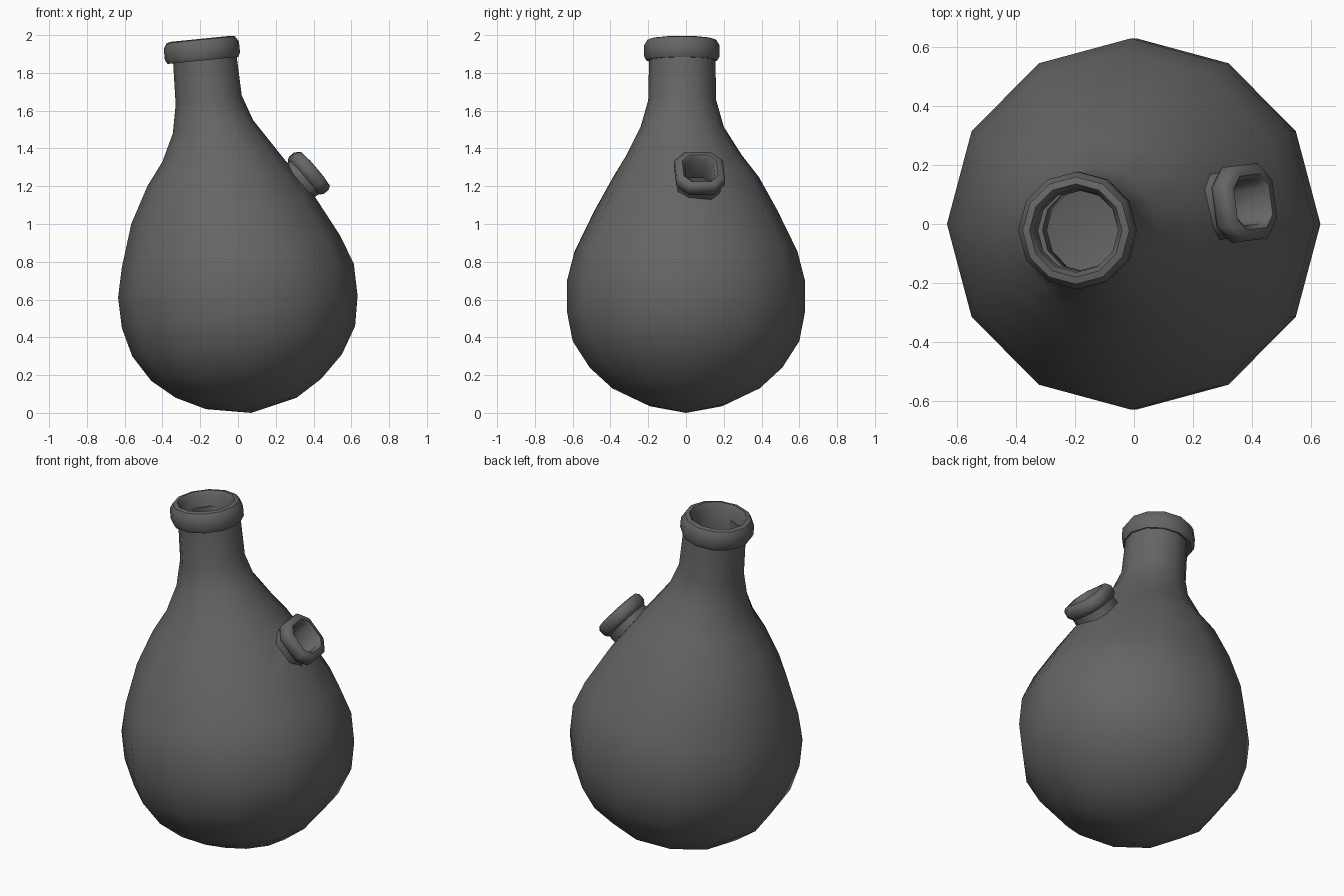
import bpy, bmesh, math
from mathutils import Vector, Matrix

if "Cube" in bpy.data.objects:
    bpy.data.objects.remove(bpy.data.objects["Cube"])

# Dark grey glaze
dark = bpy.data.materials.new("dark_grey")
dark.diffuse_color = (0.13, 0.13, 0.13, 1)
dark.use_nodes = True
dark.node_tree.nodes["Principled BSDF"].inputs["Base Color"].default_value = dark.diffuse_color


def finish(name, bm, angle=40):
    bmesh.ops.recalc_face_normals(bm, faces=bm.faces)
    me = bpy.data.meshes.new(name)
    bm.to_mesh(me)
    bm.free()
    me.materials.append(dark)
    ob = bpy.data.objects.new(name, me)
    bpy.context.collection.objects.link(ob)
    bpy.ops.object.select_all(action='DESELECT')
    ob.select_set(True)
    bpy.context.view_layer.objects.active = ob
    bpy.ops.object.shade_smooth_by_angle(angle=math.radians(angle))
    return ob


def loft(rings, closed=False, cap=False):
    """Skin a list of point rings; a one-point ring becomes a pole."""
    bm = bmesh.new()
    vs = [[bm.verts.new(p) for p in r] for r in rings]
    pairs = list(zip(vs, vs[1:])) + ([(vs[-1], vs[0])] if closed else [])
    for a, b in pairs:
        n = max(len(a), len(b))
        for i in range(n):
            j = (i + 1) % n
            if len(a) == 1:
                bm.faces.new((a[0], b[i], b[j]))
            elif len(b) == 1:
                bm.faces.new((a[i], a[j], b[0]))
            else:
                bm.faces.new((a[i], a[j], b[j], b[i]))
    if cap:
        bm.faces.new(vs[0])
        bm.faces.new(vs[-1])
    return bm


SIDES = 12
ANGLES = [2 * math.pi * i / SIDES for i in range(SIDES)]

# Leaning body: each ring is left x, left z, right x, right z, depth radius, centre y
RINGS = [
    (-0.17, 0.02, 0.31, 0.08, 0.22, 0), (-0.33, 0.08, 0.44, 0.18, 0.39, 0),
    (-0.46, 0.17, 0.55, 0.31, 0.51, 0), (-0.56, 0.30, 0.62, 0.46, 0.60, 0),
    (-0.615, 0.45, 0.633, 0.62, 0.63, 0), (-0.635, 0.61, 0.613, 0.79, 0.63, 0),
    (-0.615, 0.77, 0.54, 0.94, 0.59, 0), (-0.565, 1.0, 0.41, 1.14, 0.485, 0),
    (-0.48, 1.20, 0.28, 1.30, 0.385, 0), (-0.40, 1.33, 0.20, 1.40, 0.305, -0.01),
    (-0.345, 1.48, 0.08, 1.55, 0.22, -0.02), (-0.33, 1.63, 0.02, 1.68, 0.18, -0.02),
    (-0.345, 1.88, -0.01, 1.91, 0.175, -0.02),
]


def body_ring(r, inset=0.0):
    xl, zl, xr, zr, ry, cy = r
    c = Vector(((xl + xr) / 2, cy, (zl + zr) / 2))
    u = Vector((xr, cy, zr)) - c
    u *= 1 - inset / u.length
    return [c + u * math.cos(a) + Vector((0, (ry - inset) * math.sin(a), 0)) for a in ANGLES]


outer = [[Vector((0.07, 0, 0.0))]] + [body_ring(r) for r in RINGS]
inner = [body_ring(r, 0.035) for r in reversed(RINGS[1:])] + [[Vector((0.06, 0, 0.09))]]
body = finish("flask_body", loft(outer + inner), 60)

# Rolled lip around the mouth, tilted with the neck
LIP = [(0.155, 0.0), (0.188, 0.0), (0.2, 0.022), (0.2, 0.08), (0.182, 0.11),
       (0.158, 0.115), (0.142, 0.09), (0.135, -0.04)]
tilt = Matrix.Rotation(math.atan2(-0.1, 1), 4, 'Y')
lip_frame = Matrix.Translation((-0.186, -0.022, 1.866)) @ tilt
finish("mouth_lip", loft([[lip_frame @ Vector((r * math.cos(a), r * math.sin(a), h)) for a in ANGLES]
                          for r, h in LIP], closed=True))

# Side port: chamfered square collar on the shoulder
axis = Vector((0.75, 0.1, 0.65)).normalized()
side = Vector((0, 0, 1)).cross(axis).normalized()
rise = axis.cross(side)
tip = Vector((0.402, 0.075, 1.292))


def port_ring(half, t):
    k = half * 0.56
    pts = [(half, -k), (half, k), (k, half), (-k, half), (-half, k), (-half, -k), (-k, -half), (k, -half)]
    return [tip + side * a + rise * b + axis * t for a, b in pts]


PORT = [(0.114, -0.16), (0.112, -0.075), (0.119, -0.07), (0.129, -0.052), (0.129, -0.018),
        (0.117, 0.0), (0.092, 0.004), (0.076, -0.015), (0.072, -0.16)]
finish("side_port", loft([port_ring(h, t) for h, t in PORT], closed=True), 48)

# Open the port through the wall, then even out the shading
cutter = finish("port_cutter", loft([port_ring(0.075, -0.25), port_ring(0.075, 0.05)], cap=True))
cutter.hide_render = True
mod = body.modifiers.new("port_hole", 'BOOLEAN')
mod.operation = 'DIFFERENCE'
mod.solver = 'EXACT'
mod.object = cutter
bpy.context.view_layer.objects.active = body
bpy.ops.object.modifier_apply(modifier=mod.name)
bpy.data.objects.remove(cutter, do_unlink=True)
for e in body.data.edges:
    e.use_edge_sharp = False
body.select_set(True)
bpy.ops.object.shade_smooth_by_angle(angle=math.radians(60))
weighted = body.modifiers.new("even_shading", 'WEIGHTED_NORMAL')
weighted.keep_sharp = True
